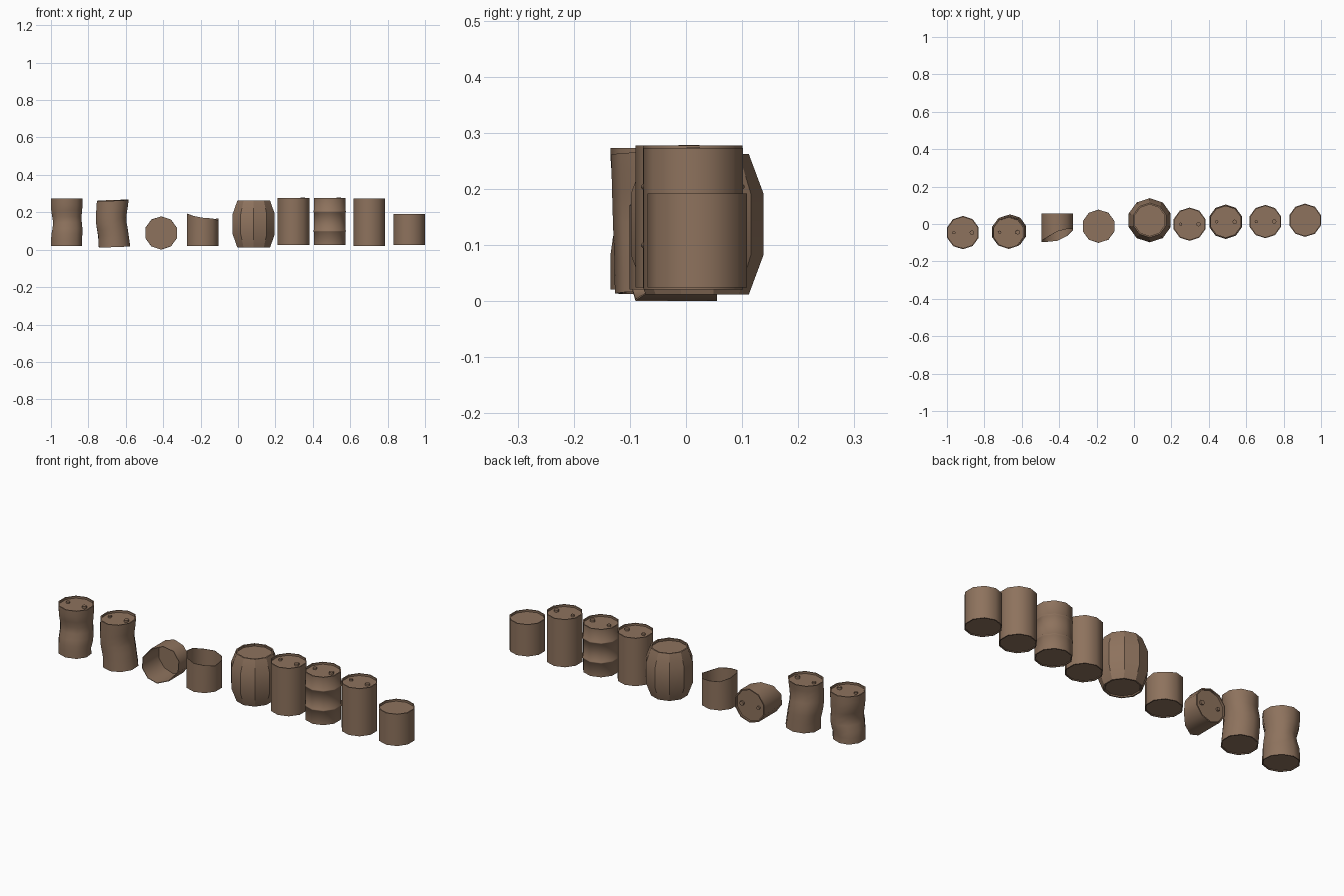
import bpy, bmesh, math
from mathutils import Vector, Matrix

if "Cube" in bpy.data.objects:
    bpy.data.objects.remove(bpy.data.objects["Cube"])

SIDES = 10
R = 0.089
rust = bpy.data.materials.new("rusty_brown")
rust.diffuse_color = (0.27, 0.17, 0.11, 1)
rust.use_nodes = True
rust.node_tree.nodes["Principled BSDF"].inputs["Base Color"].default_value = rust.diffuse_color


def point(i, r, z):
    a = math.pi / 2 + 2 * math.pi * i / SIDES
    return Vector((r * math.cos(a), r * math.sin(a), z))


def lathe(bm, rings, ragged=None):
    """Closed shell through (radius, height) rings; height None = ragged edge."""
    prev = None
    for k, (r, z) in enumerate(rings):
        cur = [bm.verts.new(point(i, r, ragged[i] if z is None else z)) for i in range(SIDES)]
        if prev is None:
            bm.faces.new(cur[::-1])
        else:
            for i in range(SIDES):
                j = (i + 1) % SIDES
                bm.faces.new((prev[i], prev[j], cur[j], cur[i]))
        prev = cur
    bm.faces.new(prev)


def bung(bm, x, r, z, h):
    m = Matrix.Translation((x, 0, z + h / 2))
    bmesh.ops.create_cone(bm, cap_ends=True, segments=8, radius1=r, radius2=r, depth=h, matrix=m)


def finish(name, bm, loc, rot=(0, 0, 0), sharp=48):
    bmesh.ops.recalc_face_normals(bm, faces=bm.faces)
    for f in bm.faces:
        f.smooth = True
    for e in bm.edges:
        e.smooth = e.calc_face_angle(0) < math.radians(sharp)
    me = bpy.data.meshes.new(name)
    bm.to_mesh(me)
    bm.free()
    me.materials.append(rust)
    ob = bpy.data.objects.new(name, me)
    ob.location, ob.rotation_euler = loc, rot
    bpy.context.collection.objects.link(ob)


def drum(name, loc, h, wall=(), bungs=True, deform=None, rot=(0, 0, 0)):
    """Drum with recessed ends, a wall profile and two bungs in the lid."""
    rim, deep = R - 0.006, 0.010
    rings = [(rim, 0.004), (rim, 0), (R, 0), *wall, (R, h), (rim, h), (rim, h - deep)]
    bm = bmesh.new()
    lathe(bm, rings)
    if bungs:
        bung(bm, -0.048, 0.009, h - deep, 0.009)
        bung(bm, 0.048, 0.012, h - deep, 0.011)
    if deform:
        for v in bm.verts:
            v.co = deform(v.co.copy())
    finish(name, bm, loc, rot)


def dents(*items):
    """Pushes the wall inward around (angle, height, depth) spots."""
    def f(co):
        base = co.copy()
        for ang, z, depth in items:
            d = Vector((math.cos(math.radians(ang)), math.sin(math.radians(ang)), 0))
            side = max(0, base.dot(d) / R)
            co -= d * depth * side * math.exp(-((base.z - z) / 0.045) ** 2)
        return co
    return f


def bent(co):
    co = dents((0, 0.15, 0.008), (200, 0.06, 0.008), (100, 0.19, 0.012))(co)
    co.x -= 0.009 * math.sin(math.pi * min(1, max(0, co.z / 0.25)))
    return co


fine_wall = [(R, 0.25 * k / 8) for k in range(1, 8)]

# crushed drums
drum("dented_drum", (-0.915, -0.046, 0.021), 0.252, fine_wall,
     deform=dents((270, 0.145, 0.018), (150, 0.12, 0.020), (0, 0.15, 0.007), (50, 0.02, 0.018)))
drum("bent_drum", (-0.661, -0.038, 0.016), 0.248, fine_wall, deform=bent,
     rot=(math.radians(1.5), math.radians(-2), 0))

# torn half lying on its side, mouth to the front
IN = R - 0.003
tear = [0.095, 0.125, 0.145, 0.150, 0.150, 0.145, 0.120, 0.090, 0.083, 0.082]
bm = bmesh.new()
lathe(bm, [(R - 0.006, 0.010), (R - 0.006, 0), (R, 0), (R, None), (IN, None), (IN, 0.012)], tear)
bung(bm, -0.048, 0.009, 0.001, 0.009)
bung(bm, 0.048, 0.012, 0.0, 0.010)
finish("torn_lid_half", bm, (-0.411, 0.055, 0.0895), (math.pi / 2, 0, 0))

# torn half standing upright
tear = [0.150, 0.152, 0.165, 0.172, 0.160, 0.150, 0.146, 0.136, 0.146, 0.142]
bm = bmesh.new()
lathe(bm, [(R - 0.006, 0.004), (R - 0.006, 0), (R, 0), (R, None), (IN, None), (IN, 0.007)], tear)
finish("torn_base_half", bm, (-0.189, -0.012, 0.021))

# bulging wooden barrel with faceted staves
bm = bmesh.new()
lathe(bm, [(0.082, 0.006), (0.084, 0), (0.092, 0), (0.118, 0.07), (0.118, 0.18),
           (0.092, 0.25), (0.084, 0.25), (0.086, 0.238)])
finish("wooden_barrel", bm, (0.084, 0.020, 0.012), sharp=30)

# intact drums
drum("plain_drum", (0.297, -0.001, 0.024), 0.253)
ridges = [(r, z + dz) for z in (0.076, 0.180)
          for r, dz in ((R, -0.005), (R + 0.003, -0.002), (R + 0.003, 0.002), (R, 0.005))]
drum("ridged_drum", (0.490, 0.012, 0.024), 0.253, ridges)
drum("tall_drum", (0.702, 0.013, 0.021), 0.252)
drum("short_drum", (0.915, 0.020, 0.024), 0.168, bungs=False)
